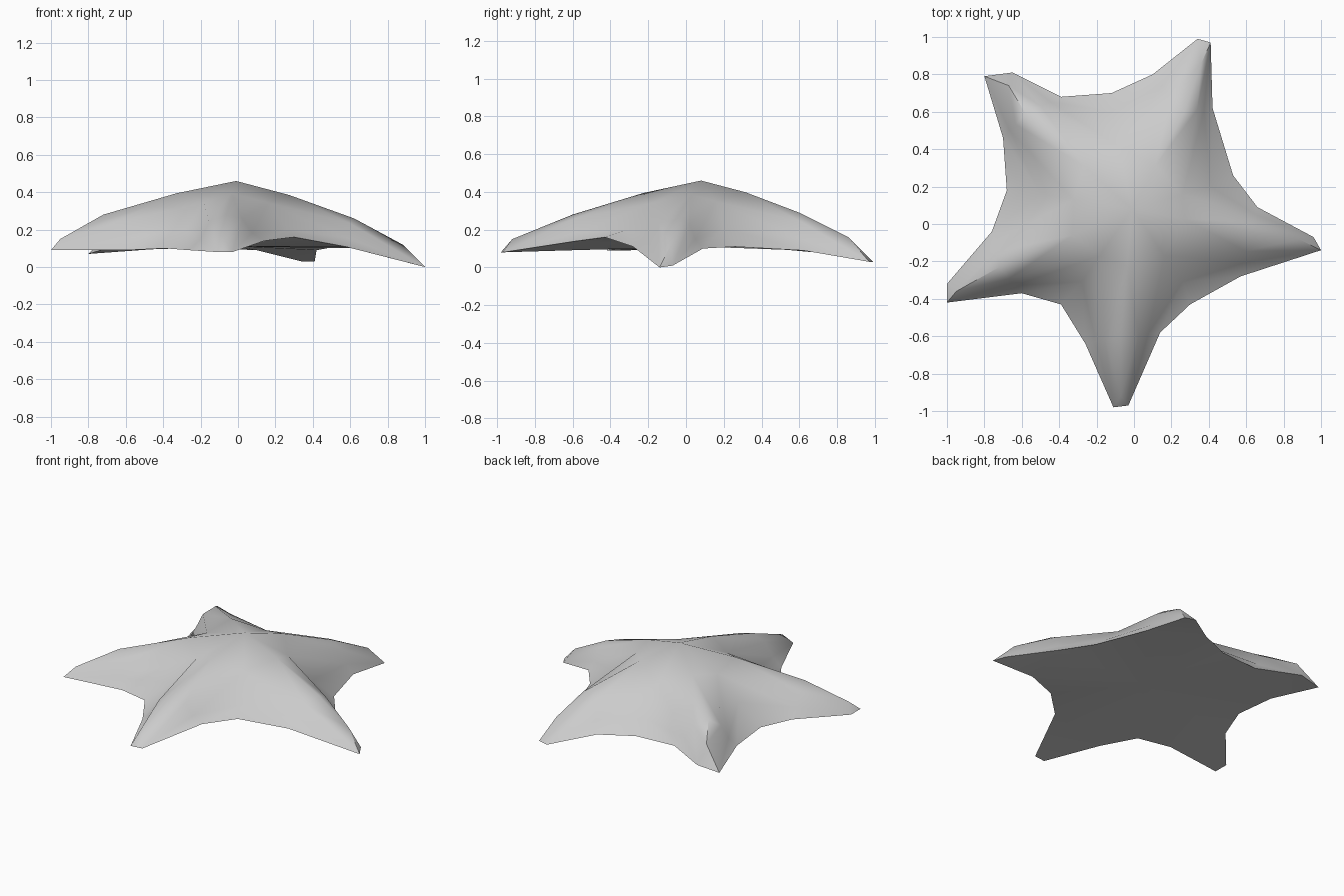
import bpy, bmesh, math
from mathutils import Vector

if "Cube" in bpy.data.objects:
    bpy.data.objects.remove(bpy.data.objects["Cube"], do_unlink=True)

# Arms, counter-clockwise from the front: outer ridge, ridge end, two tip corners
ARMS = [
    [(-.07, -.6, .28), (-.07, -.92, .15), (-.11, -.98, .08), (-.03, -.97, .08)],
    [(.62, -.04, .26), (.88, -.08, .12), (1, -.14, 0), (.96, -.07, .01)],
    [(.27, .6, .29), (.36, .86, .16), (.41, .97, .03), (.34, .99, .03)],
    [(-.58, .59, .29), (-.67, .74, .21), (-.65, .81, .09), (-.8, .79, .07)],
    [(-.72, -.23, .28), (-.95, -.36, .15), (-1, -.32, .09), (-1, -.42, .09)],
]
# Notch after each arm: rim beside it, rim middle, rim beside the next arm, wall foot
NOTCHES = [
    [(.14, -.58, .14), (.3, -.43, .16), (.57, -.28, .11), (.26, -.31, .2)],
    [(.66, .09, .1), (.53, .26, .11), (.42, .62, .09), (.41, .2, .21)],
    [(.1, .8, .09), (-.12, .7, .1), (-.39, .68, .1), (-.12, .6, .18)],
    [(-.7, .46, .1), (-.68, .18, .11), (-.76, -.04, .1), (-.5, .16, .22)],
    [(-.6, -.37, .09), (-.39, -.43, .1), (-.26, -.64, .09), (-.28, -.31, .2)],
]
TOP = Vector((-.01, .08, .46))
UNDERSIDE = Vector((-.01, .08, .11))

bm = bmesh.new()


def vert(point, lift=0):
    return bm.verts.new(Vector(point) + Vector((0, 0, lift)))


def between(a, b, t):
    return Vector(a).lerp(Vector(b), t)


def face(*verts):
    bm.faces.new(verts)


top, under = vert(TOP), vert(UNDERSIDE)

# Arm ridges and notch centres
arms, notches = [], []
for ridge, end, tip_a, tip_b in ARMS:
    arms.append(dict(inner=vert(between(TOP, ridge, .45), .015), ridge=vert(ridge),
                     end=vert(end), tips=[vert(tip_a), vert(tip_b)], rims=[]))
for side_a, middle, side_b, foot in NOTCHES:
    notches.append(dict(rim=vert(middle), foot=vert(foot),
                        shoulder=vert(between(foot, TOP, .36), .05)))


def arm_flank(arm, notch, rim_point, tip):
    """Skin one side of an arm from its ridge down to the flared rim."""
    ridge_point = arm["ridge"].co
    rim = vert(rim_point)
    foot = vert(between(rim_point, ridge_point, .3))
    shoulder = vert(between(rim_point, ridge_point, .56), .04)
    face(top, arm["inner"], notch["shoulder"])
    face(arm["inner"], arm["ridge"], shoulder, notch["shoulder"])
    face(arm["ridge"], arm["end"], shoulder)
    face(shoulder, arm["end"], tip)
    face(shoulder, tip, foot)
    face(foot, tip, rim)
    face(notch["shoulder"], shoulder, foot, notch["foot"])
    face(notch["foot"], foot, rim, notch["rim"])
    face(under, rim, notch["rim"])
    arm["rims"].append(rim)


for i, arm in enumerate(arms):
    before = i - 1
    arm_flank(arm, notches[before], NOTCHES[before][2], arm["tips"][0])
    arm_flank(arm, notches[i], NOTCHES[i][0], arm["tips"][1])
    # Arm end and arm underside
    face(arm["end"], *arm["tips"])
    face(arm["rims"][0], arm["tips"][0], arm["tips"][1], arm["rims"][1])
    face(under, *arm["rims"])

bmesh.ops.recalc_face_normals(bm, faces=bm.faces[:])
mesh = bpy.data.meshes.new("starfish_body")
bm.to_mesh(mesh)
bm.free()
body = bpy.data.objects.new("starfish_body", mesh)
bpy.context.collection.objects.link(body)

# Plain grey skin
grey = bpy.data.materials.new("plain_grey")
grey.use_nodes = True
grey.diffuse_color = (.6, .6, .6, 1)
grey.node_tree.nodes["Principled BSDF"].inputs["Base Color"].default_value = (.6, .6, .6, 1)
mesh.materials.append(grey)

bpy.ops.object.select_all(action="DESELECT")
body.select_set(True)
bpy.context.view_layer.objects.active = body
bpy.ops.object.shade_smooth_by_angle(angle=math.radians(50))
